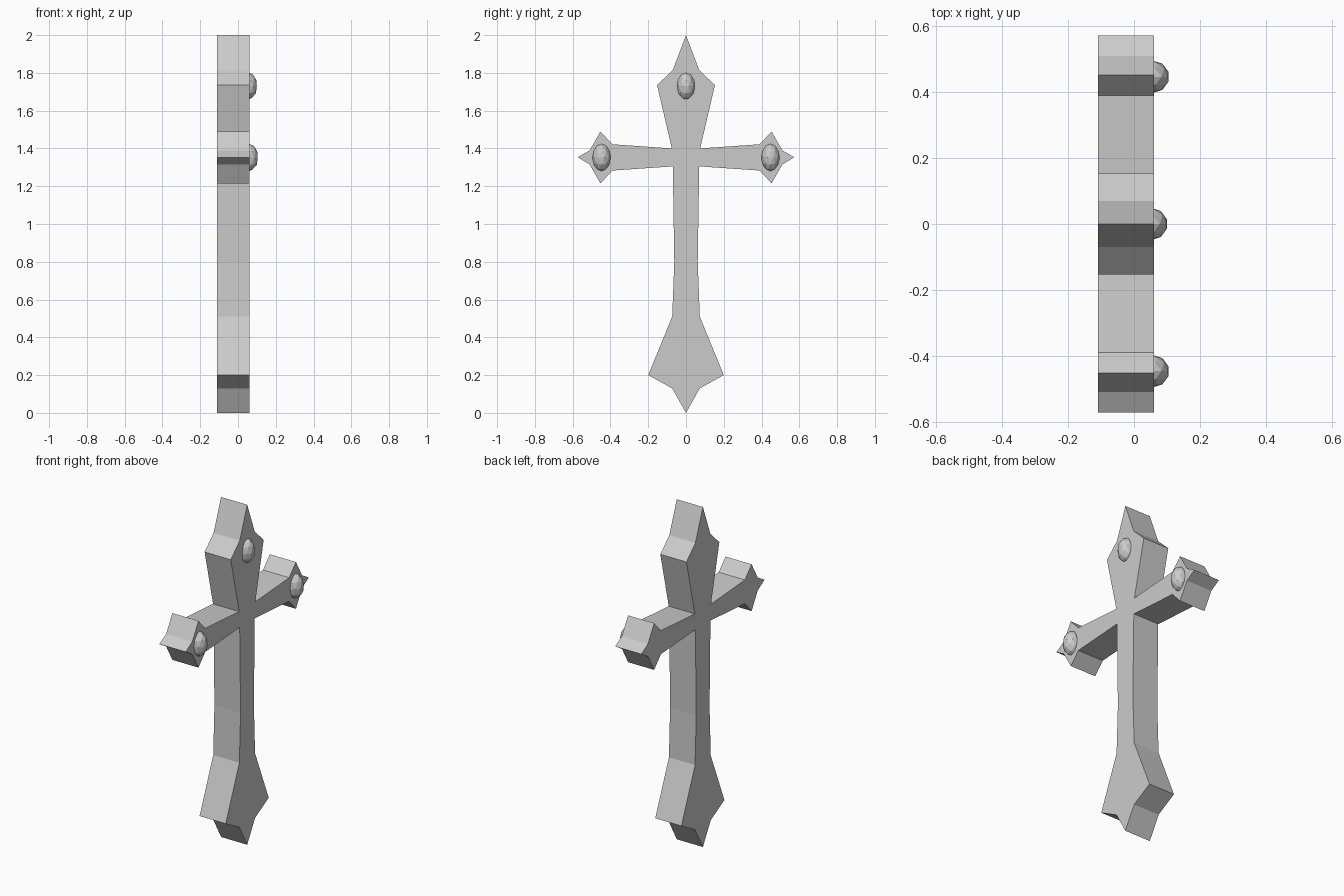
import bpy
import bmesh

cube = bpy.data.objects.get("Cube")
if cube:
    bpy.data.objects.remove(cube, do_unlink=True)

# Single grey stone colour
stone = bpy.data.materials.new("grey_stone")
stone.use_nodes = True
grey = (0.6, 0.6, 0.6, 1)
stone.diffuse_color = grey
stone.node_tree.nodes["Principled BSDF"].inputs["Base Color"].default_value = grey


def add_object(name, bm):
    bmesh.ops.recalc_face_normals(bm, faces=bm.faces[:])
    mesh = bpy.data.meshes.new(name)
    bm.to_mesh(mesh)
    bm.free()
    mesh.materials.append(stone)
    obj = bpy.data.objects.new(name, mesh)
    bpy.context.collection.objects.link(obj)
    return obj


# Cross body: half outline (y, z) from top tip to bottom tip, mirrored and extruded
BACK, FACE = -0.11, 0.06
half = [(0, 2), (0.07, 1.815), (0.153, 1.735), (0.075, 1.4),
        (0.39, 1.422), (0.453, 1.49), (0.51, 1.39), (0.573, 1.353),
        (0.51, 1.315), (0.453, 1.215), (0.39, 1.283), (0.07, 1.305),
        (0.062, 0.8), (0.073, 0.51), (0.2, 0.2), (0.073, 0.13), (0, 0)]
outline = half + [(-y, z) for y, z in reversed(half[1:-1])]

bm = bmesh.new()
side = bm.faces.new([bm.verts.new((BACK, y, z)) for y, z in outline])
extruded = bmesh.ops.extrude_face_region(bm, geom=[side], use_keep_orig=True)
moved = [v for v in extruded["geom"] if isinstance(v, bmesh.types.BMVert)]
bmesh.ops.translate(bm, verts=moved, vec=(FACE - BACK, 0, 0))
add_object("cross_body", bm)

# Faceted oval studs set into one broad face
for name, x, y, z in [("top_stud", 0.052, 0, 1.73),
                      ("front_arm_stud", 0.057, -0.447, 1.352),
                      ("back_arm_stud", 0.057, 0.447, 1.352)]:
    bm = bmesh.new()
    bmesh.ops.create_icosphere(bm, subdivisions=2, radius=1)
    stud = add_object(name, bm)
    stud.location = (x, y, z)
    stud.scale = (0.05, 0.049, 0.073)
